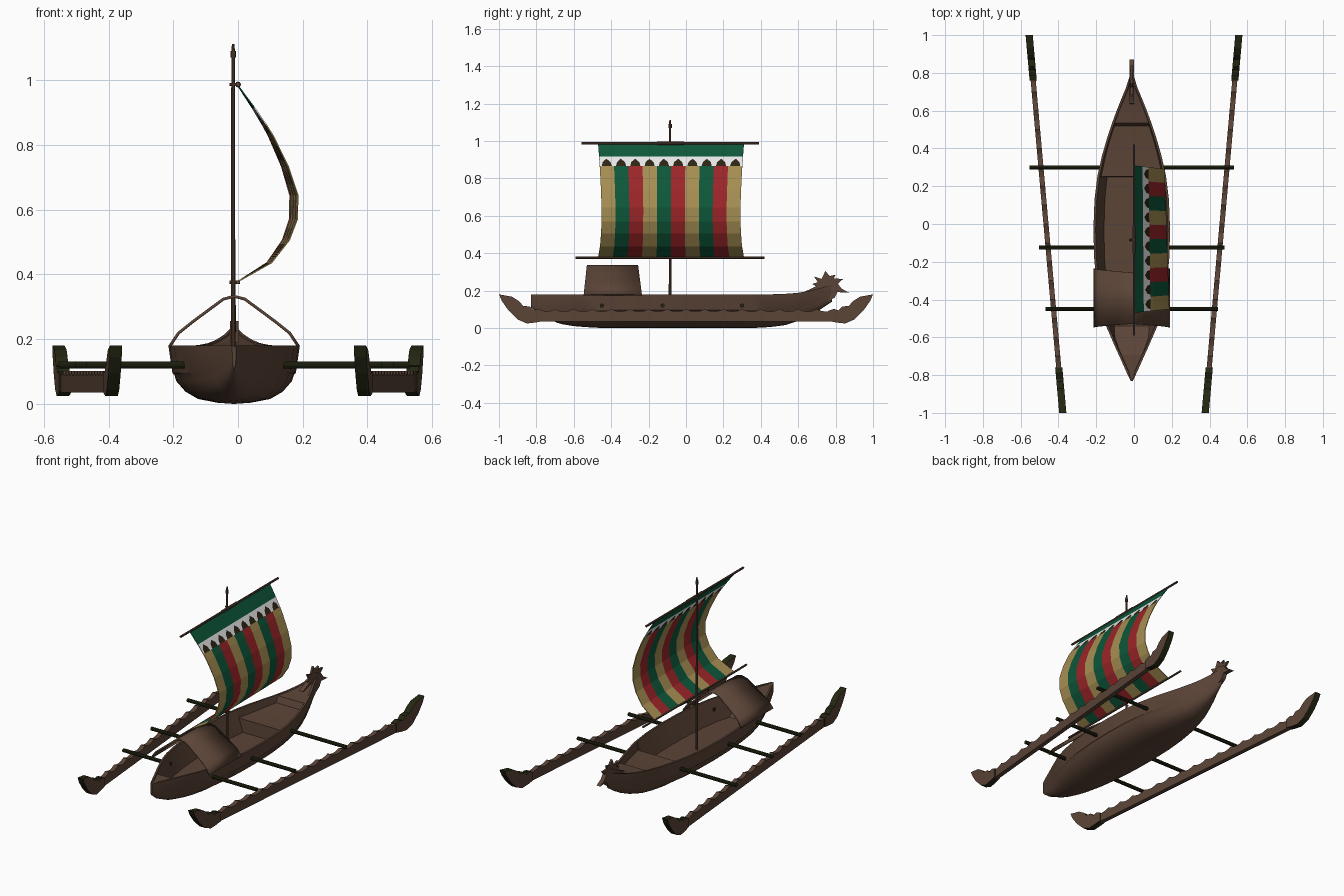
import bpy, bmesh, math
from mathutils import Vector

if "Cube" in bpy.data.objects:
    bpy.data.objects.remove(bpy.data.objects["Cube"])

CX = -0.012  # centre line of hull and rig


def material(name, rgb):
    m = bpy.data.materials.new(name)
    m.diffuse_color = (*rgb, 1)
    m.use_nodes = True
    m.node_tree.nodes["Principled BSDF"].inputs["Base Color"].default_value = m.diffuse_color
    return m


BROWN = material("brown wood", (0.105, 0.058, 0.038))
OLIVE = material("dark olive wood", (0.018, 0.020, 0.006))
TAN = material("tan cloth", (0.38, 0.27, 0.085))
GREEN = material("green cloth", (0.004, 0.095, 0.042))
RED = material("red cloth", (0.33, 0.018, 0.021))
WHITE = material("white cloth", (0.83, 0.83, 0.83))
DARK = material("dark cloth", (0.026, 0.018, 0.007))


def finish(name, bm, mats, smooth=False, fix=True):
    if fix:
        bmesh.ops.recalc_face_normals(bm, faces=bm.faces)
    me = bpy.data.meshes.new(name)
    bm.to_mesh(me)
    bm.free()
    for m in mats:
        me.materials.append(m)
    ob = bpy.data.objects.new(name, me)
    bpy.context.collection.objects.link(ob)
    if smooth:
        bpy.ops.object.select_all(action='DESELECT')
        bpy.context.view_layer.objects.active = ob
        ob.select_set(True)
        bpy.ops.object.shade_smooth_by_angle(angle=math.radians(30))
    return ob


def rod(name, a, b, r, mat, r2=None):
    a, b = Vector(a), Vector(b)
    bm = bmesh.new()
    bmesh.ops.create_cone(bm, cap_ends=True, segments=10, radius1=r,
                          radius2=r if r2 is None else r2, depth=(b - a).length)
    q = (b - a).to_track_quat('Z', 'Y')
    for v in bm.verts:
        v.co = q @ v.co + (a + b) / 2
    return finish(name, bm, [mat], True)


def plate(name, outline, half, centre, mats):
    """Prism from a (y, z) outline; centre(y) gives its x position."""
    bm = bmesh.new()
    sides = [[bm.verts.new((centre(y) + s * half, y, z)) for y, z in outline] for s in (-1, 1)]
    for ring in sides:
        bm.faces.new(ring)
    n = len(outline)
    for i in range(n):
        j = (i + 1) % n
        f = bm.faces.new((sides[0][i], sides[0][j], sides[1][j], sides[1][i]))
        f.material_index = len(mats) - 1  # rim takes the last colour
    return finish(name, bm, mats)


# Hull: y, half width, keel z, gunwale z, floor z
stations = [
    (-.83, .006, .11, .18, .178), (-.78, .030, .07, .18, .176), (-.69, .070, .028, .18, .172),
    (-.66, .084, .020, .18, .15), (-.60, .110, .010, .18, .10), (-.54, .136, .005, .18, .05),
    (-.45, .163, 0, .18, .05), (-.33, .185, 0, .18, .05), (-.18, .199, 0, .18, .05),
    (-.03, .203, 0, .18, .05), (.13, .197, 0, .18, .05), (.25, .182, 0, .18, .05),
    (.252, .182, 0, .18, .13), (.36, .158, 0, .18, .13), (.45, .132, .005, .18, .135),
    (.52, .109, .014, .182, .14), (.535, .104, .017, .183, .179), (.60, .080, .038, .188, .184),
    (.66, .056, .065, .198, .195), (.72, .031, .10, .214, .211), (.78, .012, .14, .233, .230)]
SECTION = [(1, 1), (.94, .53), (.91, .50), (.88, .39), (.74, .21), (.55, .085), (.25, .02), (0, 0)]


def width_at(frac):
    for (w1, f1), (w0, f0) in zip(SECTION, SECTION[1:]):
        if frac >= f0:
            return w0 + (w1 - w0) * (frac - f0) / (f1 - f0)
    return 0


bm = bmesh.new()
rings = []
for y, w, zk, zt, zf in stations:
    h = zt - zk
    half = [(w * a, zk + h * f) for a, f in SECTION]
    rim = max(w - .012, w * .5)
    floor = min(rim, max(w * width_at((zf - zk) / h) - .014, w * .4))
    loop = half + [(-x, z) for x, z in half[-2::-1]] + [(-rim, zt), (-floor, zf), (floor, zf), (rim, zt)]
    rings.append([bm.verts.new((CX + x, y, z)) for x, z in loop])
for a, b in zip(rings, rings[1:]):
    for i in range(len(a)):
        j = (i + 1) % len(a)
        bm.faces.new((a[i], a[j], b[j], b[i]))
bm.faces.new(rings[0])
bm.faces.new(rings[-1])
finish("hull", bm, [BROWN], True)

# Bird figurehead on the bow, with a thinner comb
plate("figurehead", [(.62, .165), (.64, .197), (.68, .215), (.725, .238), (.76, .257), (.81, .24),
                     (.83, .212), (.872, .188), (.81, .192), (.795, .163), (.75, .135), (.70, .10)],
      .013, lambda y: CX, [BROWN])
plate("comb", [(.70, .22), (.675, .235), (.705, .245), (.685, .275), (.725, .262), (.745, .305),
               (.768, .278), (.80, .285), (.79, .265), (.84, .262), (.81, .235), (.76, .24)],
      .006, lambda y: CX, [BROWN])

# Arched canopy over the stern
arch = [(-.203, .18), (-.175, .222), (-.13, .258), (-.08, .295), (-.035, .328), (0, .337)]
arch += [(-x, z) for x, z in arch[-2::-1]]
bm = bmesh.new()
pairs = []
for x, z in arch:
    t = (z - .18) / .157
    pairs.append([bm.verts.new((CX + x, y, z)) for y in (-.547 + .017 * t, -.236 - .02 * t)])
for a, b in zip(pairs, pairs[1:]):
    bm.faces.new((a[0], a[1], b[1], b[0]))
canopy = finish("canopy", bm, [BROWN], True)
mod = canopy.modifiers.new("thickness", 'SOLIDIFY')
mod.thickness = .009

# Outrigger floats with scalloped tops and upturned tips
N = 16
scallops = [(-.8 + 1.6 * i / (N * 4), .101 - .014 * abs(math.sin(math.pi * i / 4))) for i in range(N * 4 + 1)]
body = scallops + [(.8, .036), (-.8, .036)]
tip = [(.76, .092), (.79, .102), (.815, .094), (.835, .115), (.87, .118), (.895, .145), (.93, .167),
       (1, .18), (.985, .145), (.95, .095), (.90, .045), (.85, .024), (.80, .03), (.76, .038)]
for label, s in (("left", -1), ("right", 1)):
    def line(y, s=s):
        return s * (.466 + .089 * y)
    plate(label + "_float", body, .0135, line, [BROWN])
    plate(label + "_float_back_tip", tip, .019, line, [BROWN, OLIVE])
    plate(label + "_float_front_tip", [(-y, z) for y, z in tip], .019, line, [BROWN, OLIVE])
    # Cross bars from hull to float
    for n, (y, inner, outer) in enumerate([(-.45, .13, .457), (-.125, .182, .492), (.30, .155, .542)]):
        rod(f"{label}_cross_bar_{n + 1}", (CX + s * inner, y, .12), (CX + s * outer, y, .12), .011, OLIVE)

# Mast, yard and boom
MY = -.085
rod("mast", (-.015, MY, .045), (-.015, MY, 1.09), .0075, BROWN, .006)
rod("mast_collar", (-.015, MY, 1.07), (-.015, MY, 1.09), .009, BROWN)
rod("mast_tip", (-.015, MY, 1.09), (-.015, MY, 1.112), .006, BROWN, .004)
rod("yard", (0, -.56, .987), (0, .39, .987), .0065, BROWN)
rod("yard_sleeve", (0, -.155, .987), (0, -.01, .987), .009, BROWN)
rod("boom", (0, -.59, .376), (0, .42, .376), .006, BROWN)
for nm, z in (("yard", .987), ("boom", .376)):
    rod(nm + "_pin", (-.026, MY, z), (.006, MY, z), .005, BROWN)

# Sail: ten striped columns, a white band with dark points, a green top band
BELLY = [(.376, 0), (.435, .105), (.505, .160), (.57, .185), (.645, .187), (.735, .157),
         (.83, .110), (.865, .088), (.917, .052), (.983, .003)]


def sail_point(u, z):
    for (z0, b0), (z1, b1) in zip(BELLY, BELLY[1:]):
        if z <= z1:
            b = b0 + (b1 - b0) * (z - z0) / (z1 - z0)
            break
    y = (-.08 + .78 * (u - .5)) * 1
    y += .10 * b * (1 - 2 * u)          # edges drawn in where the sail bellies
    return (b * (1 - .13 * u), y, z)


bm = bmesh.new()
cols = 10


def patch(points, mat):
    f = bm.faces.new([bm.verts.new(sail_point(u / cols, z)) for u, z in points])
    f.material_index = mat


LOW, MID, APEX, TOP = .865, .887, .905, .917
for c in range(cols):
    for (z0, _), (z1, _) in zip(BELLY[:7], BELLY[1:8]):
        patch([(c, z0), (c + 1, z0), (c + 1, z1), (c, z1)], (c % 3))
    patch([(c + .14, LOW), (c + .86, LOW), (c + .78, MID), (c + .5, APEX), (c + .22, MID)], 4)
    patch([(c, LOW), (c + .14, LOW), (c + .22, MID), (c + .5, APEX), (c + .5, TOP), (c, TOP)], 3)
    patch([(c + 1, LOW), (c + 1, TOP), (c + .5, TOP), (c + .5, APEX), (c + .78, MID), (c + .86, LOW)], 3)
    patch([(c, TOP), (c + .5, TOP), (c + 1, TOP), (c + 1, .983), (c, .983)], 1)
bmesh.ops.remove_doubles(bm, verts=bm.verts, dist=.0005)
sail = finish("sail", bm, [TAN, GREEN, RED, WHITE, DARK])
mod = sail.modifiers.new("thickness", 'SOLIDIFY')
mod.thickness = .004
